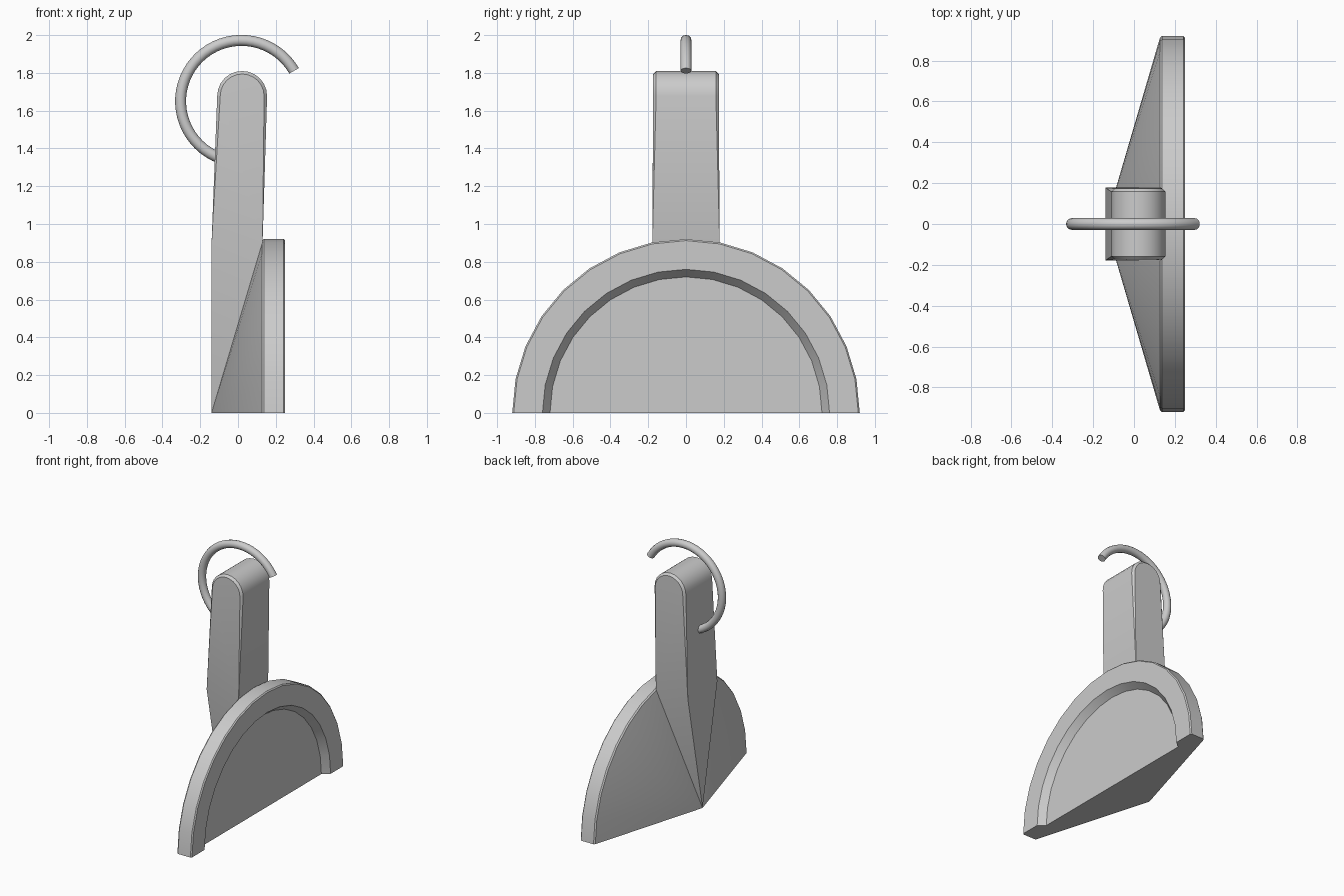
import bpy, bmesh
from math import sin, cos, pi, radians

if "Cube" in bpy.data.objects:
    bpy.data.objects.remove(bpy.data.objects["Cube"])


def finish(name, bm, smooth=25):
    bmesh.ops.remove_doubles(bm, verts=bm.verts, dist=0.0005)
    bmesh.ops.recalc_face_normals(bm, faces=bm.faces)
    me = bpy.data.meshes.new(name)
    bm.to_mesh(me)
    bm.free()
    ob = bpy.data.objects.new(name, me)
    bpy.context.collection.objects.link(ob)
    bpy.ops.object.select_all(action='DESELECT')
    ob.select_set(True)
    bpy.context.view_layer.objects.active = ob
    bpy.ops.object.shade_smooth_by_angle(angle=radians(smooth))
    return ob


def bridge(bm, a, b, closed):
    n = len(a)
    for i in range(n if closed else n - 1):
        j = (i + 1) % n
        bm.faces.new((a[i], a[j], b[j], b[i]))


# Half-round plate: half revolution of (x, radius) with cone back and recessed front
profile = [(-0.14, 0), (0.127, 0.912), (0.137, 0.92), (0.242, 0.92),
           (0.25, 0.912), (0.25, 0.76), (0.20, 0.72), (0.20, 0)]
bm = bmesh.new()
rings = []
for i in range(17):
    a = pi * i / 16
    rings.append([bm.verts.new((x, r * cos(a), r * sin(a))) for x, r in profile])
for a, b in zip(rings, rings[1:]):
    bridge(bm, a, b, False)
bmesh.ops.remove_doubles(bm, verts=bm.verts, dist=0.0005)
# flat underside
bmesh.ops.holes_fill(bm, edges=[e for e in bm.edges if e.is_boundary], sides=0)
finish("half_round_plate", bm)

# Handle: rounded outline with a chamfer that fades out towards the bottom
cx, cz, rad, ch = 0.022, 1.678, 0.132, 0.016
foot_y, foot_z = 0.178, 0.90


def outline(r, y):
    pts = [(-0.14, foot_y, foot_z)]
    pts += [(cx - r * cos(pi * i / 12), y, cz + r * sin(pi * i / 12)) for i in range(13)]
    return pts + [(0.13, foot_y, foot_z)]


bm = bmesh.new()
apex = bm.verts.new((-0.14, 0, 0))
outer = []
for s in (1, -1):
    big = [bm.verts.new((x, s * y, z)) for x, y, z in outline(rad, 0.174 - ch)]
    small = [bm.verts.new((x, s * y, z)) for x, y, z in outline(rad - ch, 0.174)]
    bmesh.ops.pointmerge(bm, verts=[big[0], small[0]], merge_co=big[0].co)
    bmesh.ops.pointmerge(bm, verts=[big[-1], small[-1]], merge_co=big[-1].co)
    big[0] = small[0] = big[0] if big[0].is_valid else small[0]
    big[-1] = small[-1] = big[-1] if big[-1].is_valid else small[-1]
    n = len(big)
    for i in range(n - 1):
        quad = list(dict.fromkeys((big[i], big[i + 1], small[i + 1], small[i])))
        bm.faces.new(quad)
    bm.faces.new(small)
    bm.faces.new((small[0], small[-1], apex))
    outer.append(big)
bridge(bm, outer[0], outer[1], False)
# tapered foot running down to the cone tip
for k in (0, -1):
    bm.faces.new((outer[0][k], outer[1][k], apex))
finish("handle", bm)

# Hook: open ring of round wire, lower end sunk into the handle
bm = bmesh.new()
major, tube, hx, hz = 0.322, 0.029, 0.018, 1.65
rings = []
for i in range(37):
    a = radians(30 + 220 * i / 36)
    ring = []
    for j in range(12):
        b = 2 * pi * j / 12
        r = major + tube * cos(b)
        ring.append(bm.verts.new((hx + r * cos(a), tube * sin(b), hz + r * sin(a))))
    rings.append(ring)
for a, b in zip(rings, rings[1:]):
    bridge(bm, a, b, True)
bm.faces.new(rings[0])
bm.faces.new(rings[-1])
finish("hook", bm, 40)
